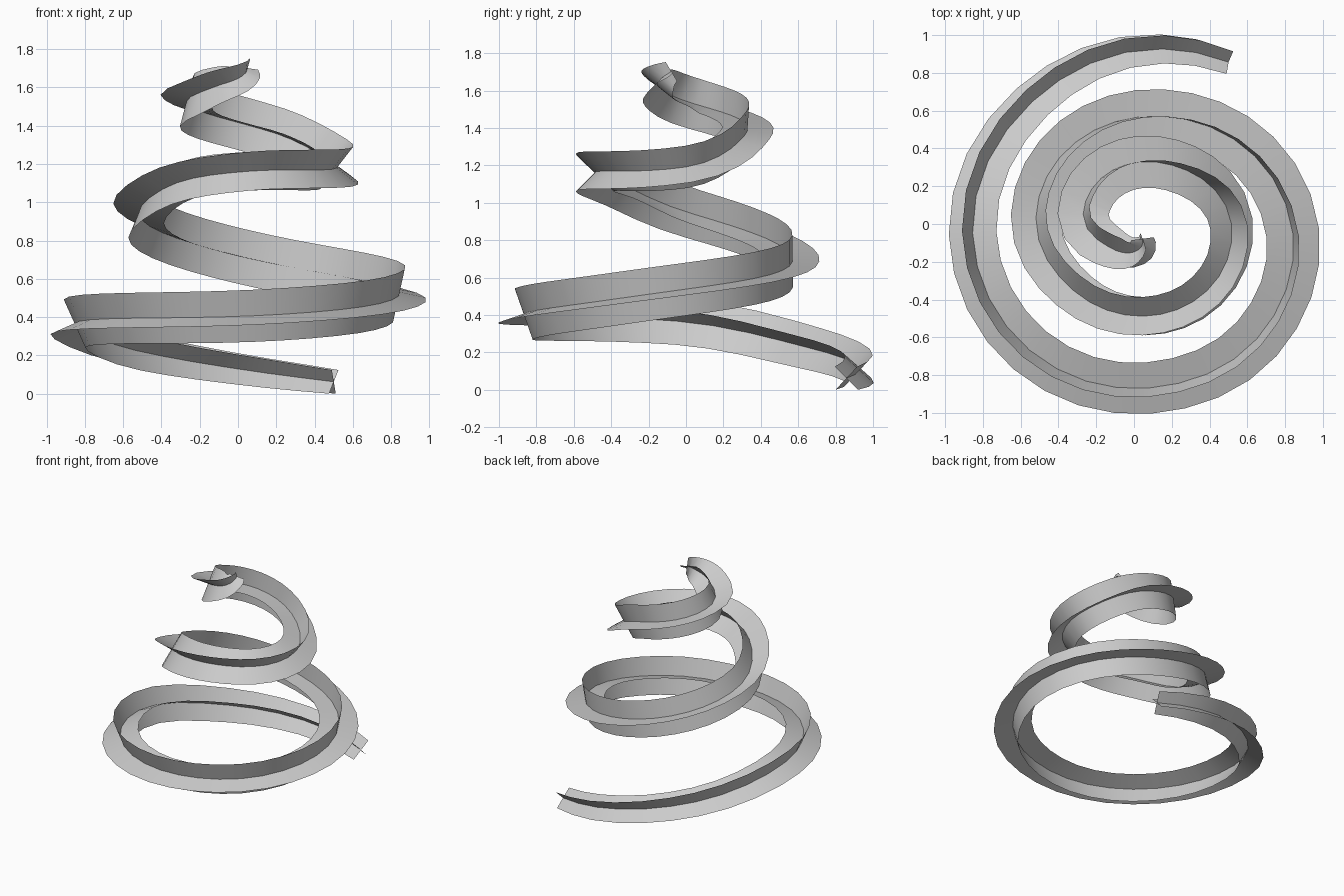
import bpy, bmesh, math
from mathutils import Vector

if "Cube" in bpy.data.objects:
    bpy.data.objects.remove(bpy.data.objects["Cube"])

# Path stations: x, y, z, arm length, section roll in degrees
STATIONS = [
    (0.50, 0.855, 0.07, 0.088, -45), (0.15, 0.925, 0.115, 0.105, -43),
    (-0.54, 0.645, 0.235, 0.127, -32),
    (-0.855, -0.05, 0.375, 0.138, -24), (0.08, -0.87, 0.415, 0.144, -19),
    (0.65, -0.61, 0.462, 0.144, -16),
    (0.84, -0.05, 0.54, 0.144, -12), (0.15, 0.568, 0.695, 0.143, 0),
    (-0.52, 0.03, 0.95, 0.143, 22), (-0.32, -0.355, 1.11, 0.143, 35),
    (0.05, -0.49, 1.17, 0.143, 45),
    (0.515, 0.0, 1.20, 0.141, 54), (0.20, 0.31, 1.367, 0.138, 81),
    (-0.27, 0.05, 1.535, 0.14, 105), (-0.14, -0.12, 1.605, 0.13, 120),
    (0.0, -0.15, 1.655, 0.105, 138), (0.04, -0.12, 1.685, 0.082, 155),
    (0.045, -0.08, 1.71, 0.06, 170),
]
CX, CY = 0.03, -0.05
STEP = math.radians(12)

# Convert stations to unwrapped polar form around the spiral axis
knots, angle = [], None
for x, y, z, arm, roll in STATIONS:
    a = math.atan2(y - CY, x - CX)
    if angle is not None:
        while a < angle:
            a += 2 * math.pi
    angle = a
    knots.append((a, (math.hypot(x - CX, y - CY), z, arm, roll)))


def slope(i, k):
    lo, hi = max(i - 1, 0), min(i + 1, len(knots) - 1)
    return (knots[hi][1][k] - knots[lo][1][k]) / (knots[hi][0] - knots[lo][0])


def sample(i, f):
    """Cubic interpolation between stations i and i + 1."""
    (a0, v0), (a1, v1) = knots[i], knots[i + 1]
    h = a1 - a0
    out = []
    for k in range(4):
        out.append((2*f**3 - 3*f**2 + 1) * v0[k] + (f**3 - 2*f**2 + f) * h * slope(i, k)
                   + (3*f**2 - 2*f**3) * v1[k] + (f**3 - f**2) * h * slope(i + 1, k))
    a = a0 + h * f
    r, z, arm, roll = out
    return Vector((CX + r * math.cos(a), CY + r * math.sin(a), z)), arm, math.radians(roll)


rings = []
for i in range(len(knots) - 1):
    n = max(2, round((knots[i + 1][0] - knots[i][0]) / STEP))
    rings += [sample(i, j / n) for j in range(n)]
rings.append(sample(len(knots) - 2, 1.0))

# Spiral ribbon: two crossed strips swept along the path
bm = bmesh.new()
for strip in range(2):
    prev = None
    for i, (p, arm, roll) in enumerate(rings):
        t = (rings[min(i + 1, len(rings) - 1)][0] - rings[max(i - 1, 0)][0]).normalized()
        side = t.cross(Vector((0, 0, 1))).normalized()
        up = side.cross(t)
        q = roll + strip * math.pi / 2
        d = side * math.cos(q) + up * math.sin(q)
        row = [bm.verts.new(p + d * arm * s) for s in (-1, 0, 1)]
        if prev:
            for k in range(2):
                bm.faces.new((prev[k], row[k], row[k + 1], prev[k + 1]))
        prev = row

# Rest on the floor and centre
for axis in range(3):
    vals = [v.co[axis] for v in bm.verts]
    shift = min(vals) if axis == 2 else (min(vals) + max(vals)) / 2
    for v in bm.verts:
        v.co[axis] -= shift
for f in bm.faces:
    f.smooth = True

mesh = bpy.data.meshes.new("spiral_ribbon")
bm.to_mesh(mesh)
bm.free()
obj = bpy.data.objects.new("spiral_ribbon", mesh)
bpy.context.collection.objects.link(obj)
